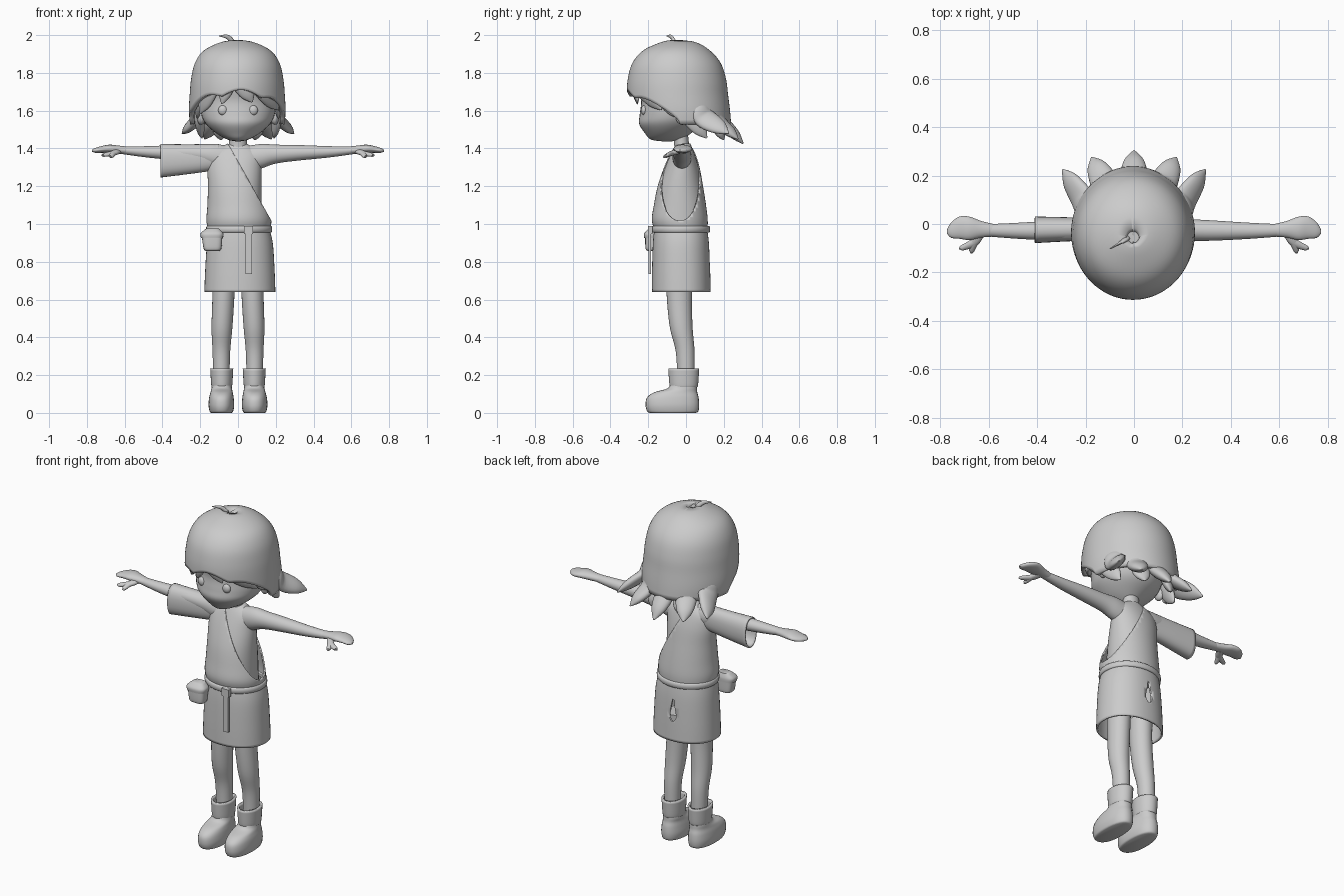
import bpy, bmesh, math
from mathutils import Vector

if "Cube" in bpy.data.objects:
    bpy.data.objects.remove(bpy.data.objects["Cube"])

clay = bpy.data.materials.new("light_grey")
clay.use_nodes = True
GREY = (0.6, 0.6, 0.6, 1)
clay.diffuse_color = GREY
clay.node_tree.nodes["Principled BSDF"].inputs["Base Color"].default_value = GREY
X, Y, Z = Vector((1, 0, 0)), Vector((0, 1, 0)), Vector((0, 0, 1))


def finish(name, bm, thick=0, angle=50):
    bmesh.ops.recalc_face_normals(bm, faces=bm.faces)
    me = bpy.data.meshes.new(name)
    bm.to_mesh(me)
    bm.free()
    me.materials.append(clay)
    ob = bpy.data.objects.new(name, me)
    bpy.context.collection.objects.link(ob)
    if thick:
        mod = ob.modifiers.new("thickness", "SOLIDIFY")
        mod.thickness, mod.offset = thick, -1
    bpy.ops.object.select_all(action="DESELECT")
    ob.select_set(True)
    bpy.context.view_layer.objects.active = ob
    bpy.ops.object.shade_smooth_by_angle(angle=math.radians(angle))
    return ob


def smooth(rows, steps):
    """Catmull-Rom interpolation through rows of numbers."""
    out, n = [], len(rows)
    for i in range(n - 1):
        a, b, c, d = (rows[min(max(i + k, 0), n - 1)] for k in (-1, 0, 1, 2))
        for j in range(steps):
            t = j / steps
            out.append([q + .5 * t * (r - p + t * (2*p - 5*q + 4*r - s + t * (3*(q - r) + s - p)))
                        for p, q, r, s in zip(a, b, c, d)])
    return out + [list(rows[-1])]


def loft(name, rows, hint=X, axis=None, caps=True, thick=0, steps=5, seg=28, power=1.0, flip=1, cut=None):
    """Skin of ellipses; each row is centre x, y, z, radius along hint, radius across."""
    rows = smooth(rows, steps)
    pts = [Vector(r[:3]) for r in rows]
    bm, rings = bmesh.new(), []
    for i, r in enumerate(rows):
        t = axis or (pts[min(i + 1, len(pts) - 1)] - pts[max(i - 1, 0)]).normalized()
        v = t.cross(hint).normalized()
        u = v.cross(t)
        ring = []
        for k in range(seg):
            a = math.tau * k / seg
            c, s = math.cos(a), math.sin(a)
            p = pts[i] + u * r[3] * math.copysign(abs(c)**power, c) + v * r[4] * math.copysign(abs(s)**power, s)
            ring.append(bm.verts.new((p.x * flip, p.y, p.z)))
        rings.append(ring)
    for lo, hi in zip(rings, rings[1:]):
        for k in range(seg):
            bm.faces.new((lo[k - 1], lo[k], hi[k], hi[k - 1]))
    if caps:
        bm.faces.new(rings[0])
        bm.faces.new(rings[-1])
    if cut:
        bmesh.ops.bisect_plane(bm, geom=bm.verts[:] + bm.edges[:] + bm.faces[:],
                               plane_co=cut[0], plane_no=cut[1], clear_outer=True)
    return finish(name, bm, thick)


def ball(name, loc, size):
    bm = bmesh.new()
    bmesh.ops.create_uvsphere(bm, u_segments=24, v_segments=14, radius=1)
    bmesh.ops.scale(bm, vec=size, verts=bm.verts)
    bmesh.ops.translate(bm, vec=loc, verts=bm.verts)
    return finish(name, bm)


def box(name, loc, size):
    bm = bmesh.new()
    bmesh.ops.create_cube(bm, size=1)
    bmesh.ops.scale(bm, vec=size, verts=bm.verts)
    bmesh.ops.translate(bm, vec=loc, verts=bm.verts)
    return finish(name, bm, angle=20)


# Limbs, boots and face parts, mirrored
for side, s in (("left", 1), ("right", -1)):
    loft(side + "_leg", [(.075, -.035, .74, .06, .07), (.078, -.035, .6, .058, .066), (.085, -.025, .45, .055, .06),
                         (.088, -.005, .33, .047, .05), (.088, 0, .2, .043, .046)], axis=Z, flip=s)
    loft(side + "_boot", [(.088, -.07, 0, .055, .12), (.088, -.07, .008, .062, .135), (.088, -.072, .04, .068, .142),
                          (.088, -.07, .08, .065, .137), (.087, -.055, .108, .059, .115), (.086, -.02, .13, .054, .078),
                          (.086, -.012, .16, .05, .068)], axis=Z, flip=s, power=.88)
    loft(side + "_cuff", [(.086, -.012, .135, .052, .07), (.086, -.012, .15, .056, .076),
                          (.086, -.012, .235, .061, .082)], axis=Z, caps=False, thick=.012, flip=s)
    loft(side + "_arm", [(.06, -.02, 1.345, .05, .07), (.13, -.022, 1.36, .05, .064), (.2, -.024, 1.37, .046, .05),
                         (.32, -.027, 1.377, .042, .041), (.48, -.028, 1.382, .033, .03),
                         (.61, -.026, 1.39, .025, .02)], hint=Y, axis=X, flip=s)
    loft(side + "_hand", [(.58, -.026, 1.389, .026, .02), (.63, -.022, 1.393, .034, .022), (.68, -.018, 1.398, .048, .022),
                          (.72, -.015, 1.395, .046, .018), (.755, -.025, 1.39, .032, .013),
                          (.773, -.032, 1.388, .008, .005)], hint=Y, axis=X, flip=s)
    for name, tip in (("thumb", (.672, -.112, 1.357)), ("finger", (.712, -.1, 1.365))):
        loft(side + "_" + name, [(.635, -.035, 1.385, .02, .014), (.66, -.075, 1.375, .018, .013),
                                 (*tip, .011, .009), (tip[0] + .004, tip[1] - .005, tip[2], .002, .002)], flip=s)
    ball(side + "_eye", (s * .08, -.222, 1.602), (.025, .016, .026))
    ball(side + "_ear", (s * .195, -.02, 1.565), (.022, .034, .04))

# Head and neck
loft("head", [(0, -.1, 1.437, .01, .02), (0, -.105, 1.447, .055, .08), (0, -.095, 1.48, .115, .122),
              (0, -.08, 1.53, .17, .168), (0, -.065, 1.58, .194, .18), (0, -.05, 1.65, .203, .188),
              (0, -.05, 1.75, .198, .2), (0, -.05, 1.86, .12, .12)], axis=Z, seg=40)
loft("neck", [(0, -.018, 1.36, .06, .05), (0, -.022, 1.41, .048, .04), (0, -.03, 1.5, .046, .038)], axis=Z)

# Torso, with a one-shouldered tunic cut along a diagonal
shape = [(.005, -.025, .96, .163, .138), (.005, -.033, 1.02, .172, .148), (.002, -.032, 1.1, .164, .138),
         (-.004, -.03, 1.2, .155, .12), (-.01, -.022, 1.3, .15, .094), (-.01, -.017, 1.375, .13, .066),
         (0, -.015, 1.425, .055, .04)]
loft("body", [(0, y, z, min(a - .008, .125), b * .94) for x, y, z, a, b in shape], axis=Z)
loft("tunic", shape, axis=Z, caps=False, thick=.008, seg=48,
     cut=((-.05, 0, 1.42), (.39, 0, .22)))
loft("sleeve", [(-.1, -.02, 1.358, .044, .066), (-.17, -.021, 1.35, .046, .073), (-.28, -.022, 1.342, .05, .08),
                (-.41, -.024, 1.335, .055, .089)], hint=Y, axis=X, caps=False, thick=.008, power=.85)

# Skirt with a teardrop opening at the back, and belt
skirt = loft("skirt", [(.007, -.028, .99, .155, .138), (.01, -.027, .9, .174, .148), (.01, -.026, .75, .184, .154),
                       (.01, -.025, .64, .188, .156)], axis=Z, caps=False, thick=.01, seg=48, power=.92)
cutter = loft("opening_cutter", [(.0, .13, .885, .004, .06), (.0, .13, .84, .012, .06), (.0, .13, .785, .022, .06),
                                 (.0, .13, .755, .006, .06)], axis=Z)
cutter.hide_render = True
cutter.hide_set(True)
hole = skirt.modifiers.new("opening", "BOOLEAN")
hole.operation, hole.object = "DIFFERENCE", cutter
loft("belt", [(.006, -.028, .955, .167, .147), (.006, -.028, .96, .174, .155), (.006, -.028, .985, .174, .155),
              (.006, -.028, .99, .165, .147)], axis=Z, caps=False, steps=2, seg=48)
box("belt_tail", (.056, -.192, .86), (.034, .012, .25))
box("belt_knot", (.056, -.19, .968), (.046, .024, .044))
loft("pouch", [(-.135, -.178, .858, .035, .025), (-.135, -.18, .87, .047, .034), (-.137, -.18, .93, .054, .036),
               (-.138, -.178, .955, .055, .034)], axis=Z, power=.6)
loft("pouch_flap", [(-.138, -.18, .925, .058, .041), (-.138, -.18, .95, .06, .041),
                    (-.135, -.172, .975, .035, .025)], axis=Z, power=.7)

# Hair cap: rounded profile with a rim that rises over the face
profile = smooth([(1.95, 0, -.06, .004), (1.94, .075, -.04, .08), (1.9, .16, -.05, .16), (1.84, .202, -.05, .212),
                  (1.76, .22, -.048, .236), (1.68, .227, -.045, .243), (1.6, .231, -.035, .243),
                  (1.54, .226, -.03, .243), (1.46, .215, -.028, .245)], 6)


def rim(a):
    front = max(0, -math.sin(a))
    wave = .03 * abs(math.sin(3.5 * a + .4)) * front
    return 1.53 + .15 * front ** .6 + wave


bm, seg, rings = bmesh.new(), 96, []
for row in range(28):
    ring = []
    for k in range(seg):
        a = math.tau * k / seg
        z = 1.95 - (1.95 - rim(a)) * (row / 27) ** 1.6
        i = next(i for i in range(1, len(profile)) if profile[i][0] <= z + 1e-6 or i == len(profile) - 1)
        p, q = profile[i - 1], profile[i]
        t = (p[0] - z) / (p[0] - q[0])
        rx, cy, ry = (p[j] + (q[j] - p[j]) * t for j in (1, 2, 3))
        ring.append(bm.verts.new((rx * math.cos(a) - .004, cy + ry * math.sin(a), z)))
    rings.append(ring)
for lo, hi in zip(rings, rings[1:]):
    for k in range(seg):
        bm.faces.new((lo[k - 1], lo[k], hi[k], hi[k - 1]))
bm.faces.new(rings[0])
finish("hair_cap", bm, thick=.025)


def lock(name, a, b, tip, wide, thin, flip=1):
    """Flattened, pointed strand lying on the head."""
    a, b, tip = Vector(a), Vector(b), Vector(tip)
    out = Vector((b.x, b.y + .04, 0)).normalized()
    near = b.lerp(tip, .6)
    loft(name, [(*a, thin * .3, wide * .4), (*a.lerp(b, .5), thin, wide * .85), (*b, thin, wide),
                (*near, thin * .8, wide * .72), (*tip, .003, .004)], hint=out, flip=flip, seg=20)


# Flared strands at the sides and nape
for side, s in (("left", 1), ("right", -1)):
    lock(side + "_side_lock", (.195, .04, 1.66), (.212, .1, 1.56), (.295, .225, 1.48), .062, .03, s)
    lock(side + "_nape_lock", (.11, .13, 1.66), (.125, .175, 1.54), (.175, .275, 1.45), .058, .032, s)
    lock(side + "_inner_lock", (.195, -.01, 1.66), (.205, .03, 1.56), (.19, .11, 1.455), .05, .022, s)
    lock(side + "_temple_lock", (.2, -.1, 1.74), (.213, -.09, 1.65), (.215, -.03, 1.56), .05, .018, s)
    lock(side + "_under_lock", (.07, .14, 1.62), (.09, .165, 1.52), (.09, .2, 1.445), .05, .025, s)
lock("back_lock", (0, .16, 1.68), (0, .19, 1.55), (0, .303, 1.425), .06, .034)

# Swept fringe and the stray strand on top
lock("fringe_right", (-.07, -.245, 1.86), (-.145, -.215, 1.73), (-.2, -.15, 1.585), .06, .022)
lock("fringe_middle", (-.06, -.25, 1.85), (-.05, -.268, 1.76), (-.085, -.258, 1.635), .045, .022)
lock("fringe_centre", (-.02, -.255, 1.84), (.02, -.272, 1.75), (.075, -.255, 1.645), .055, .022)
lock("fringe_left", (.04, -.24, 1.85), (.13, -.228, 1.73), (.215, -.13, 1.605), .065, .022)
loft("stray_strand", [(-.022, -.055, 1.94, .008, .008), (-.034, -.064, 1.97, .009, .013),
                      (-.06, -.08, 1.992, .006, .011), (-.1, -.103, 1.995, .002, .002)], hint=Y, seg=12)
